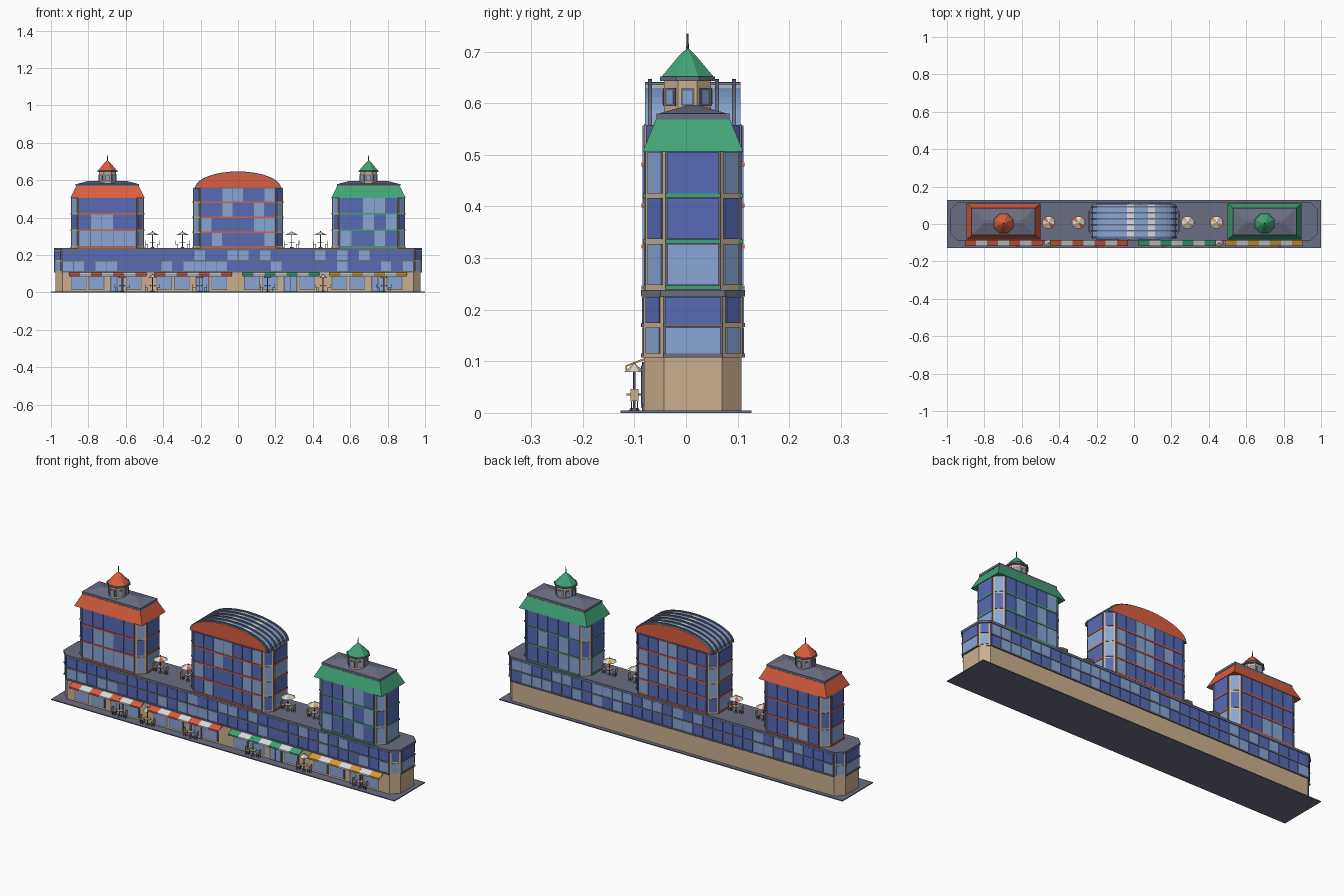
import bpy, bmesh, math, random
from mathutils import Matrix, Vector

random.seed(4)
if "Cube" in bpy.data.objects:
    bpy.data.objects.remove(bpy.data.objects["Cube"])

# Colours, written as sRGB and converted to linear
PALETTE = {
    "tan": "CBB08F", "slate": "6A6D82", "deep_blue": "586BB6", "light_blue": "89A6D4",
    "red": "DA5F40", "green": "42A478", "yellow": "D79E3A", "white": "DCDCDE",
}
NAMES = list(PALETTE)
MATS = []
for name, code in PALETTE.items():
    srgb = [int(code[i:i + 2], 16) / 255 for i in (0, 2, 4)]
    col = [((c + 0.055) / 1.055) ** 2.4 for c in srgb] + [1]
    m = bpy.data.materials.new(name)
    m.use_nodes = True
    m.diffuse_color = col
    bsdf = m.node_tree.nodes["Principled BSDF"]
    bsdf.inputs["Base Color"].default_value = col
    bsdf.inputs["Roughness"].default_value = 0.8
    MATS.append(m)


class Part:
    def __init__(self, name):
        self.name, self.bm = name, bmesh.new()

    def face(self, verts, mat):
        self.bm.faces.new(verts).material_index = NAMES.index(mat)

    def loft(self, rings, mats, cap=None):
        """Skin a stack of rings; mats cycles around the ring."""
        mats = [mats] if isinstance(mats, str) else mats
        rows = [[self.bm.verts.new(p) for p in r] for r in rings]
        n = len(rings[0])
        for a, b in zip(rows, rows[1:]):
            for i in range(n):
                j = (i + 1) % n
                self.face((a[i], a[j], b[j], b[i]), mats[i % len(mats)])
        self.face(rows[0], cap or mats[0])
        self.face(rows[-1], cap or mats[0])

    def box(self, centre, size, mat, angle=0):
        M = Matrix.Translation(centre) @ Matrix.Rotation(angle, 4, 'Z') @ Matrix.Diagonal((*size, 1))
        for v in bmesh.ops.create_cube(self.bm, size=1, matrix=M)["verts"]:
            for f in v.link_faces:
                f.material_index = NAMES.index(mat)

    def lathe(self, x, y, profile, mats, sides=8, cap=None):
        self.loft([[(x + r * math.cos(a), y + r * math.sin(a), z)
                    for a in [(k + 0.5) * math.tau / sides for k in range(sides)]]
                   for r, z in profile], mats, cap)

    def done(self):
        bmesh.ops.recalc_face_normals(self.bm, faces=self.bm.faces)
        me = bpy.data.meshes.new(self.name)
        self.bm.to_mesh(me)
        self.bm.free()
        for m in MATS:
            me.materials.append(m)
        ob = bpy.data.objects.new(self.name, me)
        bpy.context.collection.objects.link(ob)


def rect(cx, cy, hx, hy, z):
    return [(cx + sx * hx, cy + sy * hy, z) for sx, sy in ((-1, -1), (1, -1), (1, 1), (-1, 1))]


def chamfered(cx, cy, hx, hy, c, z):
    pts = [(c - hx, -hy), (hx - c, -hy), (hx, c - hy), (hx, hy - c)]
    pts += [(-x, -y) for x, y in pts]
    return [(cx + x, cy + y, z) for x, y in pts]


def facade(part, ring, z0, row_h, cols, ends, corners, band, light):
    """Glass plates and floor bands on all eight sides of a chamfered block."""
    for i, p in enumerate(ring):
        a, b = Vector(p), Vector(ring[(i + 1) % 8])
        d = b - a
        length, ang = d.length, math.atan2(d.y, d.x)
        out = Vector((d.y, -d.x, 0)).normalized()
        n = cols if i % 4 == 0 else 1
        margin = 0.007 if i % 2 else 0.003
        w = (length - 2 * margin) / n
        for r in range(len(ends)):
            z = z0 + r * row_h
            if i % 2 == 0:
                mid = (a + b) / 2 + out * 0.002
                part.box((mid.x, mid.y, z + 0.004), (length, 0.007, 0.008), band, ang)
            for k in range(n):
                if i % 4 == 0:
                    glass = "light_blue" if random.random() < light else "deep_blue"
                else:
                    glass = (corners if i % 2 else ends)[r]
                c = a + d.normalized() * (margin + (k + 0.5) * w) + out * 0.001
                part.box((c.x, c.y, z + row_h / 2 + 0.004), (w - 0.003, 0.005, row_h - 0.009), glass, ang)


CY, HY, C = 0.0135, 0.0945, 0.038
WALL = ["slate", "tan"]
D, L = "deep_blue", "light_blue"

# Pavement
p = Part("pavement")
p.box((0, 0, 0.0025), (2, 0.254, 0.005), "slate")
p.done()

# Long podium: masonry base, glazed band, roof ledge
p = Part("podium")
p.loft([chamfered(0, CY, 0.977, HY, C, z) for z in (0.005, 0.107)], "tan")
p.loft([chamfered(0, CY, 0.979, HY + 0.001, C, z) for z in (0.107, 0.228)], WALL)
p.loft([chamfered(0, CY, 0.983, HY + 0.006, C, z) for z in (0.226, 0.238)], "slate")
p.done()
p = Part("podium_glazing")
facade(p, chamfered(0, CY, 0.979, HY + 0.001, C, 0), 0.107, 0.059, 32, [L, D], [L, D], "slate", 0.3)
p.done()

# Side towers with mansard roof and turret
for side, sx, colour in (("right", -1, "red"), ("left", 1, "green")):
    x = sx * 0.698
    p = Part(side + "_tower")
    p.loft([chamfered(x, CY, 0.192, HY - 0.003, C, z) for z in (0.237, 0.51)], WALL)
    p.done()
    p = Part(side + "_tower_glazing")
    facade(p, chamfered(x, CY, 0.192, HY - 0.003, C, 0), 0.239, 0.089, 5, [L, D, D], [L, D, L], colour, 0.3)
    p.done()
    p = Part(side + "_tower_roof")
    p.loft([rect(x, CY, 0.198, 0.097, 0.506), rect(x, CY, 0.196, 0.095, 0.512),
            rect(x, CY, 0.168, 0.072, 0.568)], colour)
    p.loft([rect(x, CY, 0.17, 0.071, z) for z in (0.568, 0.58)], "slate")
    p.loft([rect(x, CY, 0.163, 0.066, 0.58), rect(x, CY, 0.1, 0.007, 0.597)], "slate")
    p.done()
    p = Part(side + "_turret")
    ty = 0.003
    p.lathe(x, ty, [(0.049, 0.575), (0.049, 0.645)], "tan")
    for k in range(8):
        a = k * math.tau / 8
        for reach, w, h, mat in ((0.0455, 0.026, 0.035, "slate"), (0.047, 0.018, 0.026, "light_blue")):
            p.box((x + reach * math.cos(a), ty + reach * math.sin(a), 0.612), (0.004, w, h), mat, a)
    p.lathe(x, ty, [(0.058, 0.643), (0.058, 0.652)], "slate")
    p.lathe(x, ty, [(0.054, 0.652), (0.018, 0.692), (0.002, 0.706)], colour)
    p.lathe(x, ty, [(0.003, 0.7), (0.0015, 0.735)], "slate", 6)
    p.done()

# Central hall with barrel roof
p = Part("central_hall")
p.loft([chamfered(0, CY, 0.238, HY, C, z) for z in (0.237, 0.56)], WALL)
p.done()
p = Part("central_hall_glazing")
facade(p, chamfered(0, CY, 0.238, HY, C, 0), 0.239, 0.0795, 7, [L, D, L, D], [D, L, L, D], "red", 0.38)
p.done()


def arch(a, h, y, n=18):
    return [(a * math.cos(math.pi * k / n), y, 0.557 + h * math.sin(math.pi * k / n)) for k in range(n + 1)]


p = Part("barrel_roof")
skin = [L, L, L, L, L, L, "white", L, L, "white", L, L, L, L, L, L, L, L, "slate"]
p.loft([arch(0.222, 0.084, y) for y in (CY - HY + 0.002, CY + HY - 0.002)], skin, "red")
p.done()
p = Part("roof_ribs")
for k in range(6):
    y = -0.07 + k * 0.0326
    p.loft([arch(0.23, 0.09, y + s) for s in (-0.004, 0.004)], "slate")
p.done()

# Shop fronts: windows, doors and striped awnings
FRONT = CY - HY
for number, (x, colour) in enumerate(((-0.697, "red"), (-0.24, "red"), (0.23, "green"), (0.697, "yellow")), 1):
    p = Part("shop_front_%d" % number)
    for dx in (-0.155, -0.06, 0.14):
        p.box((x + dx, FRONT, 0.055), (0.084, 0.006, 0.082), "slate")
        p.box((x + dx, FRONT - 0.002, 0.055), (0.076, 0.006, 0.074), "light_blue")
    p.box((x + 0.05, FRONT, 0.052), (0.074, 0.008, 0.094), "slate")
    for s in (-1, 1):
        p.box((x + 0.05 + s * 0.016, FRONT - 0.003, 0.05), (0.026, 0.006, 0.082), "light_blue")
    p.done()
    p = Part("awning_%d" % number)
    w = 0.414 / 7
    for k in range(7):
        x0 = x - 0.207 + k * w
        section = [(FRONT, 0.106), (-0.117, 0.092), (-0.117, 0.084), (-0.114, 0.084), (-0.114, 0.09), (FRONT, 0.102)]
        p.loft([[(xx, y, z) for y, z in section] for xx in (x0, x0 + w)], "white" if k % 2 else colour)
    p.done()


# Cafe tables with parasols and two chairs
def cafe_set(name, x, y, z, height, radius, accent):
    p = Part(name)
    p.lathe(x, y, [(0.0025, z), (0.0025, z + height)], "slate", 6)
    p.lathe(x, y, [(0.011, z), (0.009, z + 0.004)], "slate")
    p.lathe(x, y, [(0.017, z + 0.029), (0.017, z + 0.033)], "tan")
    p.lathe(x, y, [(radius, z + height - 0.02), (0.002, z + height - 0.004)],
            ["tan", "white", accent, "white"], cap="tan")
    for s in (-1, 1):
        cx = x + s * 0.031
        p.box((cx, y, z + 0.02), (0.016, 0.016, 0.003), "tan")
        p.box((cx + s * 0.008, y, z + 0.03), (0.003, 0.016, 0.022), "tan")
        for ox in (-0.006, 0.006):
            for oy in (-0.006, 0.006):
                p.box((cx + ox, y + oy, z + 0.01), (0.002, 0.002, 0.02), "slate")
    p.done()


for k, (x, accent) in enumerate(((-0.457, "red"), (-0.297, "red"), (0.287, "tan"), (0.441, "yellow")), 1):
    cafe_set("terrace_table_%d" % k, x, 0.008, 0.238, 0.09, 0.036, accent)
for k, x in enumerate((-0.62, -0.457, -0.205, 0.158, 0.455, 0.78), 1):
    cafe_set("street_table_%d" % k, x, -0.1, 0.005, 0.094, 0.022, "tan")
